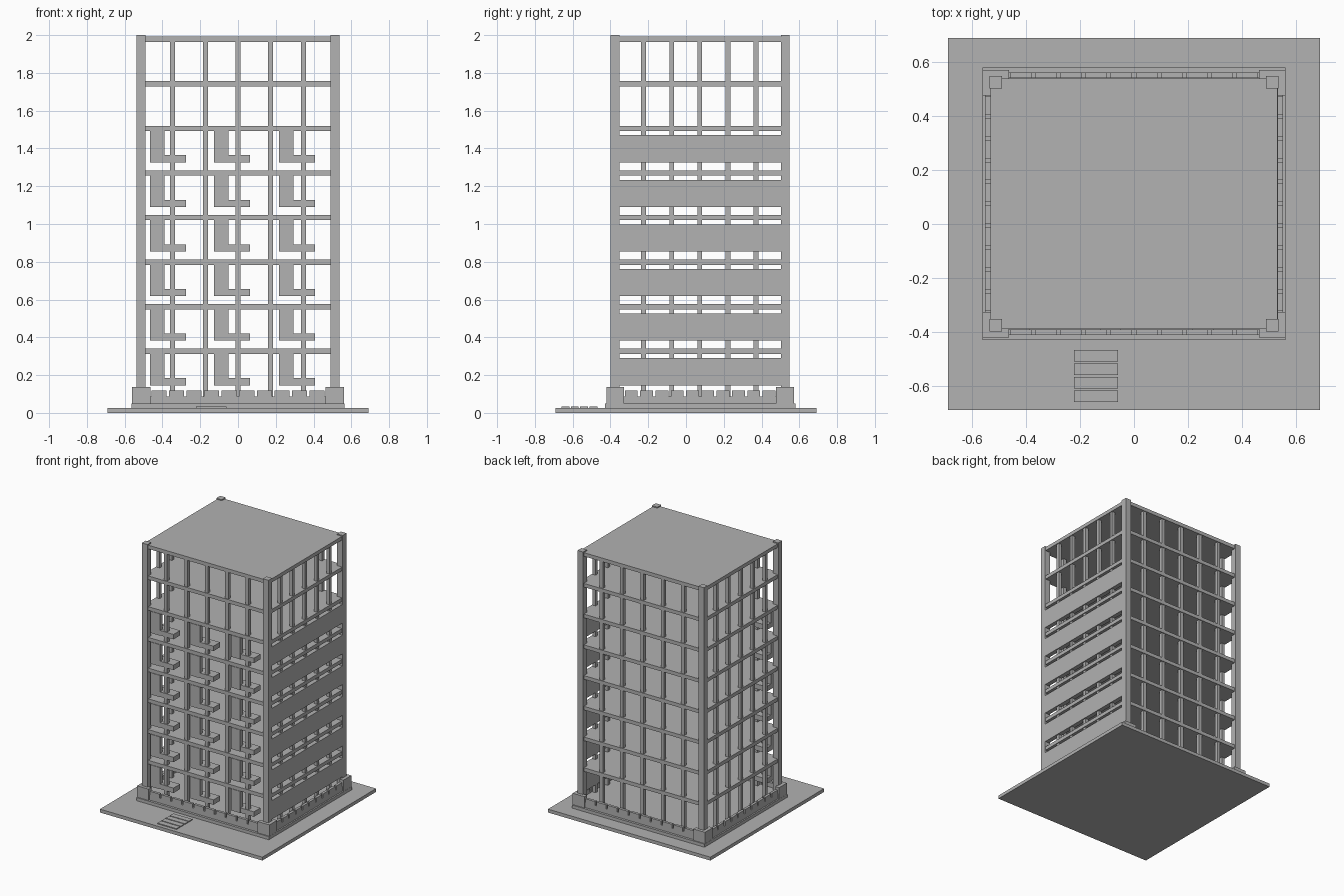
import bpy
import bmesh
from mathutils import Matrix, Vector

cube = bpy.data.objects.get("Cube")
if cube:
    bpy.data.objects.remove(cube, do_unlink=True)

concrete = bpy.data.materials.new("concrete_grey")
concrete.use_nodes = True
GREY = (0.445, 0.445, 0.445, 1)
concrete.diffuse_color = GREY
concrete.node_tree.nodes["Principled BSDF"].inputs["Base Color"].default_value = GREY


def boxes(name, spans):
    """One object from boxes given as (x0, x1, y0, y1, z0, z1)."""
    bm = bmesh.new()
    for x0, x1, y0, y1, z0, z1 in spans:
        centre = Vector(((x0 + x1) / 2, (y0 + y1) / 2, (z0 + z1) / 2))
        size = Matrix.Diagonal((x1 - x0, y1 - y0, z1 - z0, 1))
        bmesh.ops.create_cube(bm, size=1, matrix=Matrix.Translation(centre) @ size)
    mesh = bpy.data.meshes.new(name)
    bm.to_mesh(mesh)
    bm.free()
    mesh.materials.append(concrete)
    obj = bpy.data.objects.new(name, mesh)
    bpy.context.collection.objects.link(obj)
    return obj


def mid(c, half):
    return c - half, c + half


def mirrored(x0, x1, side):
    return (x0, x1) if side > 0 else (-x1, -x0)


def across(y0, y1, side):
    """Front-to-back mirror about the tower's own centre line."""
    lo, hi = mirrored(y0, y1, side)
    return YC + lo, YC + hi


YC = 0.075                # tower centre in y
STOREY = 0.236
FLOOR0 = 0.104            # nominal ground floor level
SLAB = 0.028
ROOF = FLOOR0 + 8 * STOREY
SIDES = (-1, 1)

# Ground plate, plinth and entrance path
boxes("ground_plate", [(-0.69, 0.69, -0.69, 0.69, 0, 0.026)])
boxes("plinth", [(-0.563, 0.563, -0.43, 0.58, 0.026, 0.05)])
boxes("path_slabs", [(-0.222, -0.06, *mid(-0.489 - 0.05 * i, 0.021), 0.026, 0.033)
                     for i in range(4)])

# Floor slabs and roof
boxes("ground_floor", [(-0.53, 0.53, -0.39, 0.54, 0.05, 0.085)])
levels = [FLOOR0 + STOREY * k for k in range(1, 9)]
boxes("floor_slabs", [(-0.532, 0.532, -0.39, 0.54, z - SLAB, z) for z in levels[:-1]])
boxes("roof_slab", [(-0.532, 0.532, -0.39, 0.54, ROOF - SLAB, ROOF)])

# Corner columns
boxes("corner_columns", [(*mirrored(0.49, 0.537, sx), *across(0.428, 0.474, sy), 0.05, 2.0)
                         for sx in SIDES for sy in SIDES])

# Slim posts along all four sides
boxes("front_back_posts", [(*mid(0.173 * i, 0.0135), *across(0.432, 0.459, sy), 0.08, ROOF - 0.01)
                           for i in range(-2, 3) for sy in SIDES])
boxes("side_posts", [(*mirrored(0.5, 0.526, sx), *mid(0.073 + 0.149 * i, 0.0125), 0.08, ROOF - 0.01)
                     for i in range(-2, 3) for sx in SIDES])

# Solid wall bands on the left side, and hanging panels with ledges on the front
lower = [FLOOR0 + STOREY * k for k in range(6)]
boxes("side_wall_bands", [(0.5, 0.535, -0.396, 0.546, z + 0.042, z + 0.186) for z in lower])
bays = [-0.466, -0.127, 0.217]
boxes("front_panels", [(x, x + 0.078, -0.394, -0.363, z + 0.042, z + STOREY - SLAB)
                       for z in lower for x in bays])
boxes("front_ledges", [(x, x + 0.191, -0.39, -0.31, z + 0.042, z + 0.08)
                       for z in lower for x in bays])

# L-shaped corner blocks at the base
corner = []
for sx in SIDES:
    for sy in SIDES:
        corner.append((*mirrored(0.463, 0.562, sx), *across(0.465, 0.497, sy), 0.05, 0.137))
        corner.append((*mirrored(0.53, 0.562, sx), *across(0.402, 0.497, sy), 0.05, 0.137))
boxes("corner_blocks", corner)

# Low notched parapet between the corner blocks
parapet = []
for s in SIDES:
    parapet.append((-0.465, 0.465, *across(0.467, 0.487, s), 0.05, 0.088))
    parapet.append((*mirrored(0.532, 0.552, s), YC - 0.404, YC + 0.404, 0.05, 0.088))
    for i in range(10):
        t = i - 4.5
        parapet.append((*mid(t * 0.093, 0.04), *across(0.467, 0.487, s), 0.088, 0.118))
        parapet.append((*mirrored(0.532, 0.552, s), *mid(YC + t * 0.081, 0.034), 0.088, 0.118))
boxes("base_parapet", parapet)
